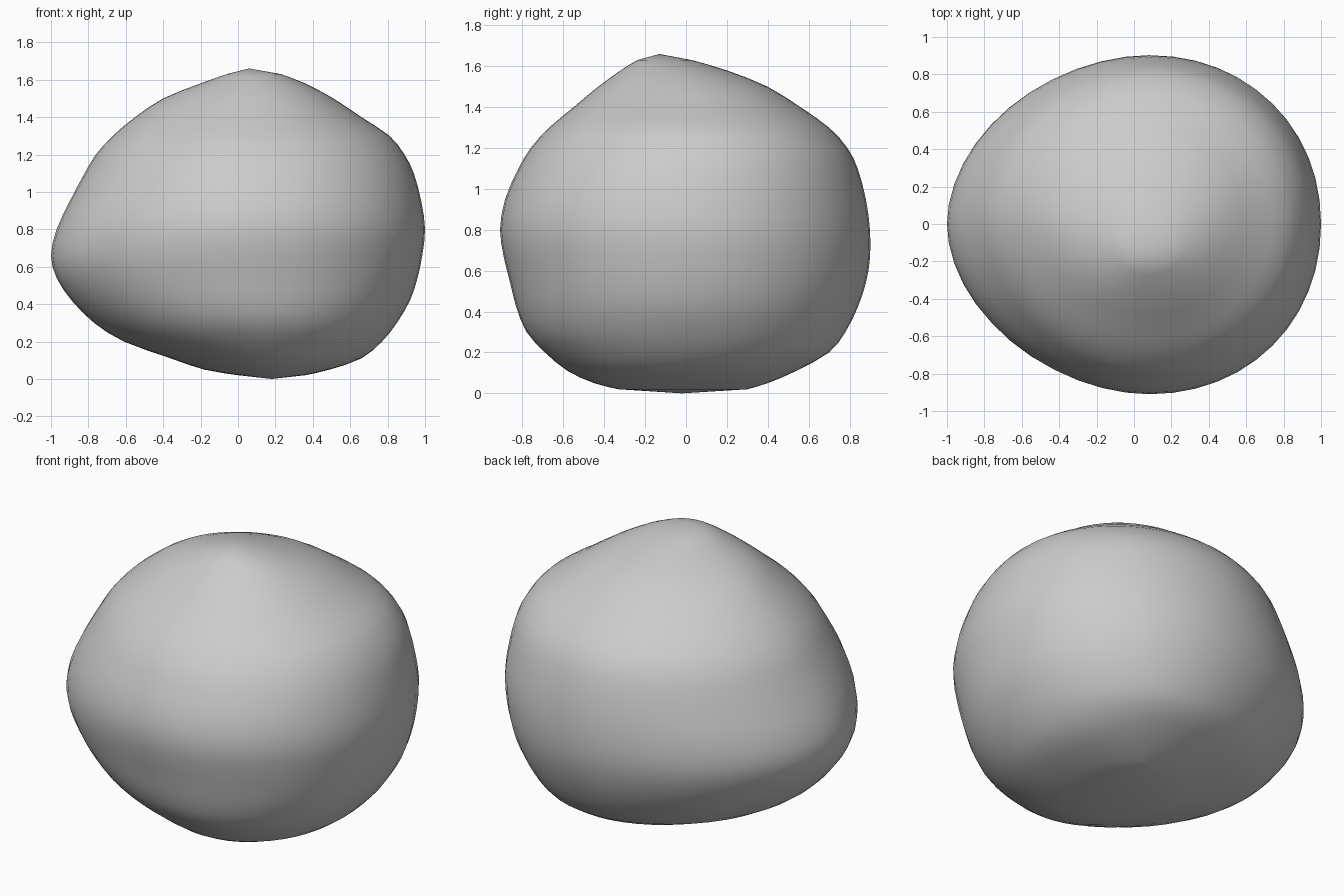
import bpy, bmesh, math

cube = bpy.data.objects.get("Cube")
if cube:
    bpy.data.objects.remove(cube, do_unlink=True)

# Plain grey stone
stone = bpy.data.materials.new("stone_grey")
stone.use_nodes = True
GREY = (0.6, 0.6, 0.6, 1)
stone.diffuse_color = GREY
bsdf = stone.node_tree.nodes["Principled BSDF"]
bsdf.inputs["Base Color"].default_value = GREY
bsdf.inputs["Roughness"].default_value = 0.9

# Horizontal slices: z, x min, x max, y min, y max, centre x, centre y
SLICES = [
    (0.02, 0.00, 0.36, -0.33, 0.30, 0.18, -0.02),
    (0.05, -0.18, 0.49, -0.45, 0.40, 0.17, -0.02),
    (0.11, -0.36, 0.66, -0.58, 0.54, 0.16, -0.01),
    (0.20, -0.61, 0.77, -0.69, 0.70, 0.14, 0.00),
    (0.30, -0.77, 0.85, -0.78, 0.78, 0.12, 0.00),
    (0.42, -0.89, 0.92, -0.83, 0.84, 0.10, 0.00),
    (0.54, -0.97, 0.96, -0.86, 0.88, 0.09, 0.00),
    (0.66, -1.00, 0.985, -0.89, 0.90, 0.08, 0.00),
    (0.80, -0.97, 1.00, -0.91, 0.90, 0.08, 0.00),
    (0.95, -0.90, 0.98, -0.885, 0.88, 0.08, 0.00),
    (1.10, -0.82, 0.94, -0.82, 0.84, 0.08, 0.02),
    (1.20, -0.76, 0.89, -0.76, 0.79, 0.08, 0.03),
    (1.30, -0.67, 0.81, -0.67, 0.70, 0.08, 0.03),
    (1.40, -0.55, 0.66, -0.55, 0.56, 0.08, 0.02),
    (1.50, -0.40, 0.51, -0.43, 0.40, 0.08, 0.00),
    (1.58, -0.20, 0.36, -0.32, 0.20, 0.07, -0.06),
    (1.63, -0.06, 0.23, -0.24, 0.03, 0.06, -0.11),
]
SIDES = 48


def spline(a, b, c, d, t):
    """Smooth value between b and c."""
    return 0.5 * (2 * b + (c - a) * t + (2 * a - 5 * b + 4 * c - d) * t * t
                  + (3 * b - a - 3 * c + d) * t ** 3)


def resample(rows, steps):
    out = []
    for i in range(len(rows) - 1):
        q = [rows[max(0, min(len(rows) - 1, i + k))] for k in (-1, 0, 1, 2)]
        for s in range(steps):
            out.append([spline(*v, s / steps) for v in zip(*q)])
    return out + [list(rows[-1])]


def ring(bm, row):
    """Closed lopsided oval, blunter on the +x side."""
    z, x0, x1, y0, y1, cx, cy = row
    verts = []
    for i in range(SIDES):
        a = 2 * math.pi * i / SIDES
        c, s = math.cos(a), math.sin(a)
        power = 2 / (2.08 if c > 0 else 1.88)
        rx = x1 - cx if c > 0 else cx - x0
        ry = y1 - cy if s > 0 else cy - y0
        x = cx + math.copysign(abs(c) ** power, c) * rx
        y = cy + math.copysign(abs(s) ** power, s) * ry
        verts.append(bm.verts.new((x, y, z)))
    return verts


# Loft the slices and close both ends at a point
bm = bmesh.new()
rings = [ring(bm, r) for r in resample(SLICES, 2)]
bottom = bm.verts.new((0.18, -0.02, 0.0))
peak = bm.verts.new((0.06, -0.13, 1.66))
for i in range(SIDES):
    j = (i + 1) % SIDES
    for low, high in zip(rings, rings[1:]):
        bm.faces.new((low[i], low[j], high[j], high[i]))
    bm.faces.new((bottom, rings[0][j], rings[0][i]))
    bm.faces.new((peak, rings[-1][i], rings[-1][j]))
bmesh.ops.recalc_face_normals(bm, faces=bm.faces)

mesh = bpy.data.meshes.new("boulder")
bm.to_mesh(mesh)
bm.free()
mesh.materials.append(stone)
boulder = bpy.data.objects.new("boulder", mesh)
bpy.context.collection.objects.link(boulder)
for face in mesh.polygons:
    face.use_smooth = True
